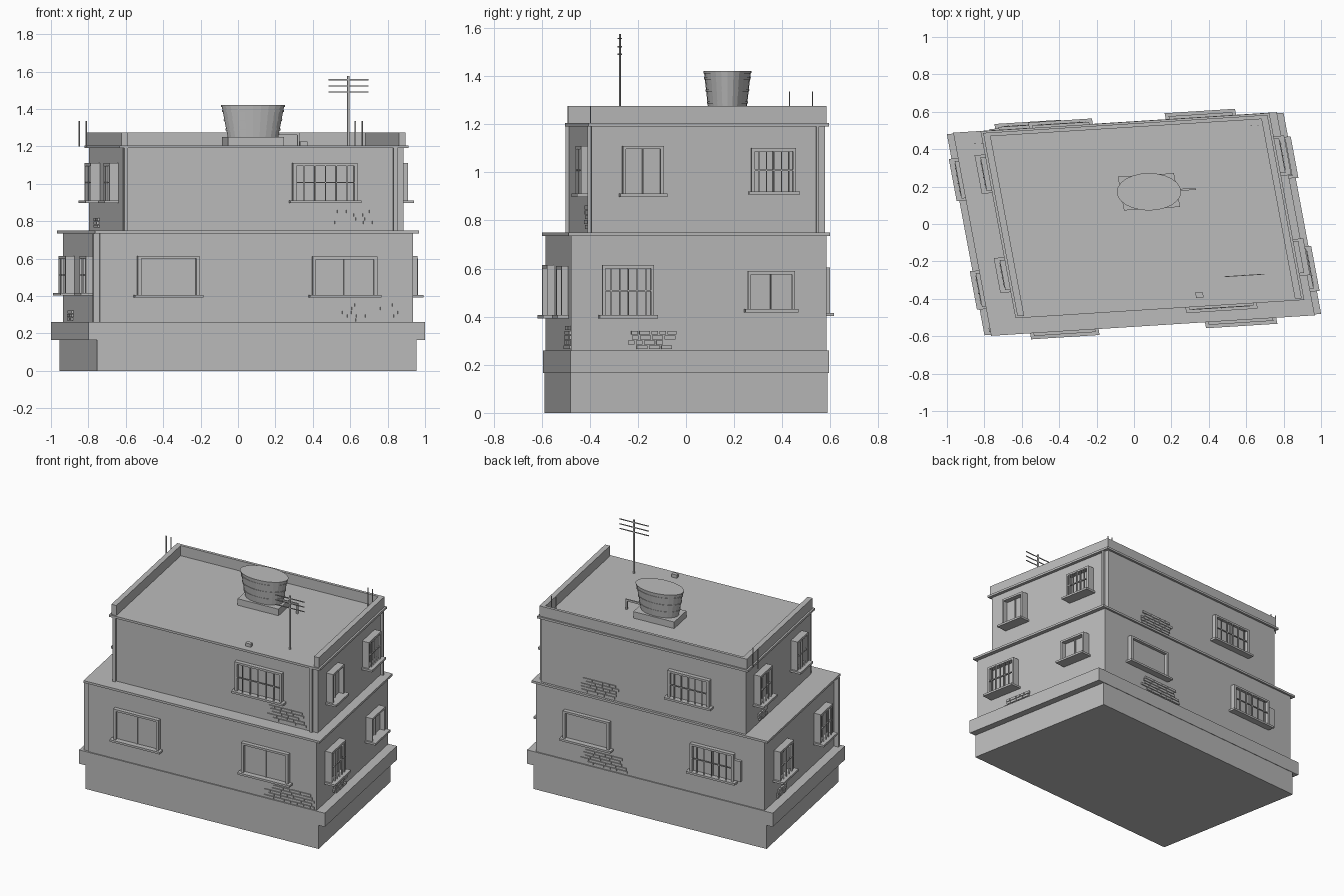
import bpy, bmesh, math, random
from mathutils import Matrix, Vector

cube = bpy.data.objects.get("Cube")
if cube:
    bpy.data.objects.remove(cube, do_unlink=True)

random.seed(4)
SKEW, SLOPE, STRETCH = 0.187, 0.0633, 1.72   # the plan is a turned box stretched along x

grey = bpy.data.materials.new("plain grey")
grey.use_nodes = True
grey.diffuse_color = (0.5, 0.5, 0.5, 1)
grey.node_tree.nodes["Principled BSDF"].inputs["Base Color"].default_value = (0.5, 0.5, 0.5, 1)

# Storeys: plan centre and half sizes
LOWER = (0, 0, 0.837, 0.53)
UPPER = (0.045, 0.045, 0.75, 0.485)


def finish(name, bm):
    bmesh.ops.recalc_face_normals(bm, faces=bm.faces)
    mesh = bpy.data.meshes.new(name)
    bm.to_mesh(mesh)
    bm.free()
    mesh.materials.append(grey)
    obj = bpy.data.objects.new(name, mesh)
    bpy.context.collection.objects.link(obj)
    return obj


def add_box(bm, centre, a, b, z):
    """Box in skewed plan coordinates; a, b, z are (low, high)."""
    verts = bmesh.ops.create_cube(bm, size=1)["verts"]
    for v in verts:
        p, q, h = (lo + (hi - lo) * (c + 0.5) for c, (lo, hi) in zip(v.co, (a, b, z)))
        v.co = Vector((centre[0] + p - SKEW * q, centre[1] + q + SLOPE * p, h))


def slab(name, centre, ha, hb, z):
    bm = bmesh.new()
    add_box(bm, centre, (-ha, ha), (-hb, hb), z)
    return finish(name, bm)


def on_wall(bm, storey, side, s, z, d):
    """Box on a wall: s is the span in world x or y, d the depth range outwards."""
    cx, cy, ha, hb = storey
    if side in ("front", "back"):
        sign = -1 if side == "front" else 1
        span = [v - cx + sign * SKEW * hb for v in s]
        add_box(bm, storey, span, sorted(sign * (hb + v) for v in d), z)
    else:
        sign = -1 if side == "left" else 1
        span = [v - cy - sign * SLOPE * ha for v in s]
        add_box(bm, storey, sorted(sign * (ha + v * STRETCH) for v in d), span, z)


def window(name, storey, side, s, z, bars=0, mullion=True):
    bm = bmesh.new()
    (s0, s1), (z0, z1) = s, z
    w = 0.018 if side in ("front", "back") else 0.013
    t = 0.014

    def put(sa, sb, za, zb, d0, d1):
        on_wall(bm, storey, side, (sa, sb), (za, zb), (d0, d1))

    put(s0 + w, s1 - w, z0, z1 - t, -0.005, 0.008)          # pane
    put(s0, s0 + w, z0, z1, -0.005, 0.028)                  # jambs
    put(s1 - w, s1, z0, z1, -0.005, 0.028)
    put(s0 + w, s1 - w, z1 - t, z1, -0.005, 0.028)          # head
    put(s0 - w, s1 + w, z0 - 0.008, z0 + 0.006, -0.005, 0.045)  # sill
    mid = (s0 + s1) / 2
    if mullion:
        put(mid - w / 4, mid + w / 4, z0, z1 - t, 0, 0.014)
    for i in range(bars):
        c = s0 + (s1 - s0) * (i + 1) / (bars + 1)
        put(c - w / 6, c + w / 6, z0, z1 - t, 0.026, 0.032)
    if bars:
        zc = (z0 + z1) / 2
        put(s0 + w, s1 - w, zc - 0.003, zc + 0.003, 0.024, 0.03)
    finish(name, bm)


def bricks(name, storey, side, s, z, rows):
    """Patch of exposed bricks with ragged ends."""
    bm = bmesh.new()
    length = 0.07 if side in ("front", "back") else 0.045
    step = (z[1] - z[0]) / rows
    for r in range(rows):
        x = s[0] + random.uniform(0, 0.25) * (s[1] - s[0])
        end = s[1] - random.uniform(0, 0.25) * (s[1] - s[0])
        while x < end:
            stop = min(x + length * random.choice((0.6, 1, 1)), s[1])
            if stop - x > 0.01:
                low = z[0] + r * step
                on_wall(bm, storey, side, (x, stop), (low, low + step * 0.8), (-0.004, 0.007))
            x = stop + 0.006
    finish(name, bm)


def add_cone(bm, r0, r1, z0, z1, x, y, segments=8, squash=1.0):
    mat = Matrix.Translation((x, y, (z0 + z1) / 2)) @ Matrix.Diagonal((1, squash, 1, 1))
    bmesh.ops.create_cone(bm, cap_ends=True, segments=segments, radius1=r0, radius2=r1,
                          depth=z1 - z0, matrix=mat)


# Main masses
slab("base", LOWER, 0.853, 0.535, (0, 0.165))
slab("base_ledge", LOWER, 0.9, 0.538, (0.165, 0.26))
slab("lower_storey", LOWER, LOWER[2], LOWER[3], (0.26, 0.735))
slab("lower_cornice", LOWER, 0.865, 0.543, (0.735, 0.75))
slab("upper_storey", UPPER, UPPER[2], UPPER[3], (0.75, 1.19))
slab("roof_slab", UPPER, 0.772, 0.5, (1.19, 1.205))

# Parapet on three sides, open at the front
bm = bmesh.new()
PA, PB = 0.76, 0.49
for sign in (-1, 1):
    add_box(bm, UPPER, sorted((sign * PA, sign * (PA - 0.036))), (-PB, PB), (1.205, 1.275))
add_box(bm, UPPER, (-PA + 0.036, PA - 0.036), (PB - 0.02, PB), (1.205, 1.275))
finish("parapet", bm)

# Windows
window("front_lower_window_a", LOWER, "front", (-0.54, -0.21), (0.4, 0.615))
window("front_lower_window_b", LOWER, "front", (0.395, 0.74), (0.4, 0.61))
window("front_upper_window", UPPER, "front", (0.29, 0.635), (0.905, 1.11), 5)
window("back_lower_window_a", LOWER, "back", (0.19, 0.53), (0.41, 0.605), mullion=False)
window("back_lower_window_b", LOWER, "back", (-0.72, -0.4), (0.41, 0.605), 5)
window("back_upper_window", UPPER, "back", (-0.54, -0.235), (0.88, 1.07), 5)
window("right_lower_window_a", LOWER, "right", (-0.35, -0.135), (0.4, 0.615), 5)
window("right_lower_window_b", LOWER, "right", (0.255, 0.45), (0.425, 0.59))
window("right_upper_window_a", UPPER, "right", (-0.265, -0.095), (0.905, 1.11))
window("right_upper_window_b", UPPER, "right", (0.27, 0.455), (0.915, 1.1), 5)
for tag, storey, spans, z in (("lower", LOWER, ((-0.44, -0.26), (0.14, 0.34)), (0.41, 0.615)),
                              ("upper", UPPER, ((-0.35, -0.19), (0.18, 0.36)), (0.905, 1.11))):
    for n, span in zip("ab", spans):
        window(f"left_{tag}_window_{n}", storey, "left", span, z, 4)

# Spare shutter beside a back window
bm = bmesh.new()
on_wall(bm, LOWER, "back", (-0.77, -0.72), (0.425, 0.565), (-0.005, 0.02))
finish("back_shutter", bm)

# Exposed bricks
bricks("front_lower_bricks", LOWER, "front", (0.53, 0.92), (0.265, 0.365), 5)
bricks("front_upper_bricks", UPPER, "front", (0.51, 0.81), (0.765, 0.865), 5)
bricks("right_lower_bricks", LOWER, "right", (-0.26, -0.04), (0.265, 0.345), 4)
bricks("back_lower_bricks", LOWER, "back", (0.05, 0.41), (0.27, 0.37), 5)
bricks("back_upper_bricks", UPPER, "back", (0.12, 0.41), (0.76, 0.86), 5)
bricks("left_lower_bricks", LOWER, "left", (0.16, 0.3), (0.27, 0.325), 3)
bricks("left_upper_bricks", UPPER, "left", (0.18, 0.3), (0.765, 0.82), 3)

# Drain pipes near the corners
bm = bmesh.new()
for x in (-0.6, 0.84):
    on_wall(bm, UPPER, "front", (x - 0.01, x + 0.01), (0.75, 1.19), (-0.005, 0.014))
on_wall(bm, UPPER, "right", (0.54, 0.552), (0.75, 1.19), (-0.005, 0.012))
on_wall(bm, LOWER, "left", (-0.575, -0.555), (0.26, 0.735), (-0.005, 0.02))
finish("drain_pipes", bm)

# Water tank, its plinth and outlet pipe
TX, TY = 0.08, 0.172
slab("tank_plinth", (TX, TY), 0.15, 0.09, (1.205, 1.25))
bm = bmesh.new()
add_cone(bm, 0.135, 0.168, 1.25, 1.42, TX, TY, 24, 1 / STRETCH)
for z in (1.285, 1.335, 1.385, 1.41):
    r = 0.135 + 0.033 * (z - 1.25) / 0.17 + 0.004
    add_cone(bm, r, r + 0.002, z, z + 0.01, TX, TY, 24, 1 / STRETCH)
finish("water_tank", bm)
bm = bmesh.new()
add_box(bm, (TX, TY), (0.11, 0.25), (-0.005, 0.005), (1.262, 1.275))
add_box(bm, (TX, TY), (0.237, 0.25), (-0.005, 0.005), (1.205, 1.262))
finish("tank_pipe", bm)
slab("roof_box", (0.35, -0.38), 0.02, 0.014, (1.205, 1.227))

# Aerial
AERIAL = (0.59, -0.275)
bm = bmesh.new()
add_cone(bm, 0.007, 0.007, 1.205, 1.575, *AERIAL, squash=1 / STRETCH)
for z in (1.49, 1.522, 1.556):
    add_box(bm, AERIAL, (-0.107, 0.107), (-0.002, 0.002), (z - 0.003, z + 0.003))
finish("aerial", bm)

# Steel rods at the back corners
bm = bmesh.new()
for x, y in ((-0.85, 0.43), (-0.812, 0.43), (0.627, 0.525), (0.663, 0.525)):
    add_cone(bm, 0.004, 0.004, 1.2, 1.335, x, y, squash=1 / STRETCH)
finish("steel_rods", bm)
